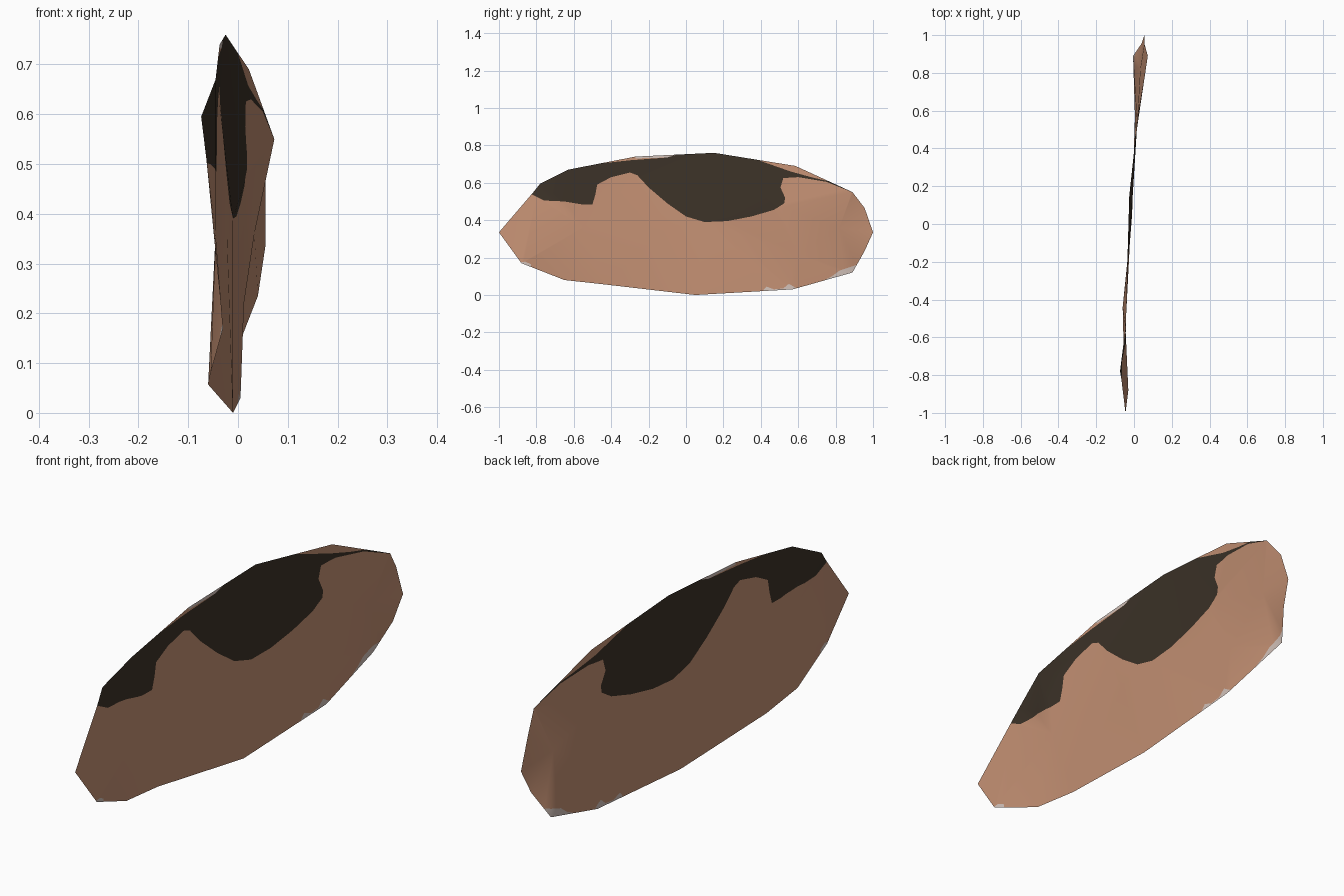
import bpy
from mathutils import Vector
from mathutils.geometry import delaunay_2d_cdt, barycentric_transform

cube = bpy.data.objects.get("Cube")
if cube:
    bpy.data.objects.remove(cube, do_unlink=True)


def make_material(name, color):
    mat = bpy.data.materials.new(name)
    mat.use_nodes = True
    mat.diffuse_color = (*color, 1)
    for node in mat.node_tree.nodes:
        if node.type == 'BSDF_PRINCIPLED':
            node.inputs["Base Color"].default_value = (*color, 1)
            node.inputs["Roughness"].default_value = 0.9
    return mat


def inside(point, polygon):
    """Even-odd test of a 2D point in a polygon."""
    result = False
    for (ay, az), (by, bz) in zip(polygon, polygon[1:] + polygon[:1]):
        if (az > point.y) != (bz > point.y):
            if point.x < ay + (by - ay) * (point.y - az) / (bz - az):
                result = not result
    return result


def ring(start, count):
    """Edges of a closed loop of vertices."""
    return [(start + i, start + (i + 1) % count) for i in range(count)]


# Outline of the thin curved sheet, as (y, z, x)
rim = [
    (-1, .335, -.045), (-.88, .17, -.03), (-.65, .08, -.055), (-.44, .057, -.06),
    (.05, .0, -.01), (.57, .03, .005), (.89, .12, -.005), (.955, .235, .04),
    (1, .335, .055), (.955, .465, .055), (.89, .55, .073), (.585, .69, .022),
    (.15, .76, -.025), (-.27, .74, -.037), (-.63, .67, -.045),
    (-.78, .595, -.074), (-.82, .545, -.067),
]

# Points that set the bow of the sheet inside the rim
bow = [
    (-.55, .36, -.045), (-.27, .62, -.037), (-.1, .36, -.022), (.1, .39, -.01),
    (.5, .47, .015), (.6, .22, .012), (.82, .36, .033),
]

# Dark marking along the upper edge, as (y, z)
marking = [
    (-.84, .545), (-.80, .525), (-.76, .505), (-.65, .5), (-.56, .485), (-.5, .485),
    (-.485, .535), (-.475, .59), (-.4, .63), (-.3, .655), (-.26, .64),
    (-.2, .575), (-.1, .49), (0, .42), (.1, .39), (.22, .395), (.35, .42),
    (.47, .455), (.525, .49), (.53, .52), (.505, .575), (.52, .625),
    (.6, .63), (.75, .605), (.85, .565), (.91, .54), (.8, .6), (.68, .627),
    (.56, .66), (.46, .695), (.36, .73), (.3, .76), (.15, .78), (-.02, .77),
    (-.1, .735), (-.3, .72), (-.44, .705), (-.5, .72), (-.7, .68), (-.82, .6),
]

# Pale worn spots along the edges
worn = [
    [(-.27, .73), (-.1, .735), (-.02, .76), (-.27, .76)],
    [(.66, .04), (.78, .1), (.82, .13), (.91, .16), (.95, .1)],
    [(.4, .01), (.43, .045), (.47, .03), (.52, .035), (.55, .06), (.6, .03), (.57, .01)],
    [(-.9, .175), (-.86, .178), (-.83, .165), (-.83, .14)],
]

# Coarse triangulation that gives the sheet its depth
anchors = rim + bow
outline = [(y, z) for y, z, _ in rim]
flat = [Vector((y, z)) for y, z, _ in anchors]
coarse = delaunay_2d_cdt(flat, ring(0, len(rim)), [], 0, 1e-5)
coarse_points = coarse[0]
depth = [anchors[min(range(len(anchors)), key=lambda i: (flat[i] - p).length)][2]
         for p in coarse_points]
triangles = [f for f in coarse[2]
             if inside(sum((coarse_points[i] for i in f), Vector((0, 0))) / 3, outline)]


def sheet_depth(p):
    """Depth of the coarse sheet below a 2D point."""
    best, value = -1e9, 0
    axes = (Vector((1, 0, 0)), Vector((0, 1, 0)), Vector((0, 0, 1)))
    for tri in triangles:
        corners = [coarse_points[i].to_3d() for i in tri]
        weights = barycentric_transform(p.to_3d(), *corners, *axes)
        if min(weights) > best:
            best = min(weights)
            value = sum(w * depth[i] for w, i in zip(weights, tri))
    return value


# Cut the sheet along its folds and along the borders of the markings
points, edges = list(coarse_points), list(coarse[1])
for polygon in [marking] + worn:
    edges += ring(len(points), len(polygon))
    points += [Vector(p) for p in polygon]
cut = delaunay_2d_cdt(points, edges, [], 0, 1e-5)

faces, colors = [], []
for face in cut[2]:
    center = sum((cut[0][i] for i in face), Vector((0, 0))) / len(face)
    if not inside(center, outline):
        continue
    faces.append(face)
    if any(inside(center, spot) for spot in worn):
        colors.append(2)
    else:
        colors.append(1 if inside(center, marking) else 0)

# Build the sheet, keeping only the used vertices
used = sorted({i for f in faces for i in f})
index = {old: new for new, old in enumerate(used)}
verts = [(sheet_depth(cut[0][i]), cut[0][i].x, cut[0][i].y) for i in used]
mesh = bpy.data.meshes.new("curved_sheet")
mesh.from_pydata(verts, [], [[index[i] for i in f] for f in faces])
for mat in (make_material("warm brown", (.56, .285, .175)),
            make_material("dark brown", (.045, .032, .021)),
            make_material("pale grey", (.66, .55, .50))):
    mesh.materials.append(mat)
mesh.polygons.foreach_set("material_index", colors)
mesh.polygons.foreach_set("use_smooth", [True] * len(faces))
mesh.update()
sheet = bpy.data.objects.new("curved_sheet", mesh)
bpy.context.collection.objects.link(sheet)
